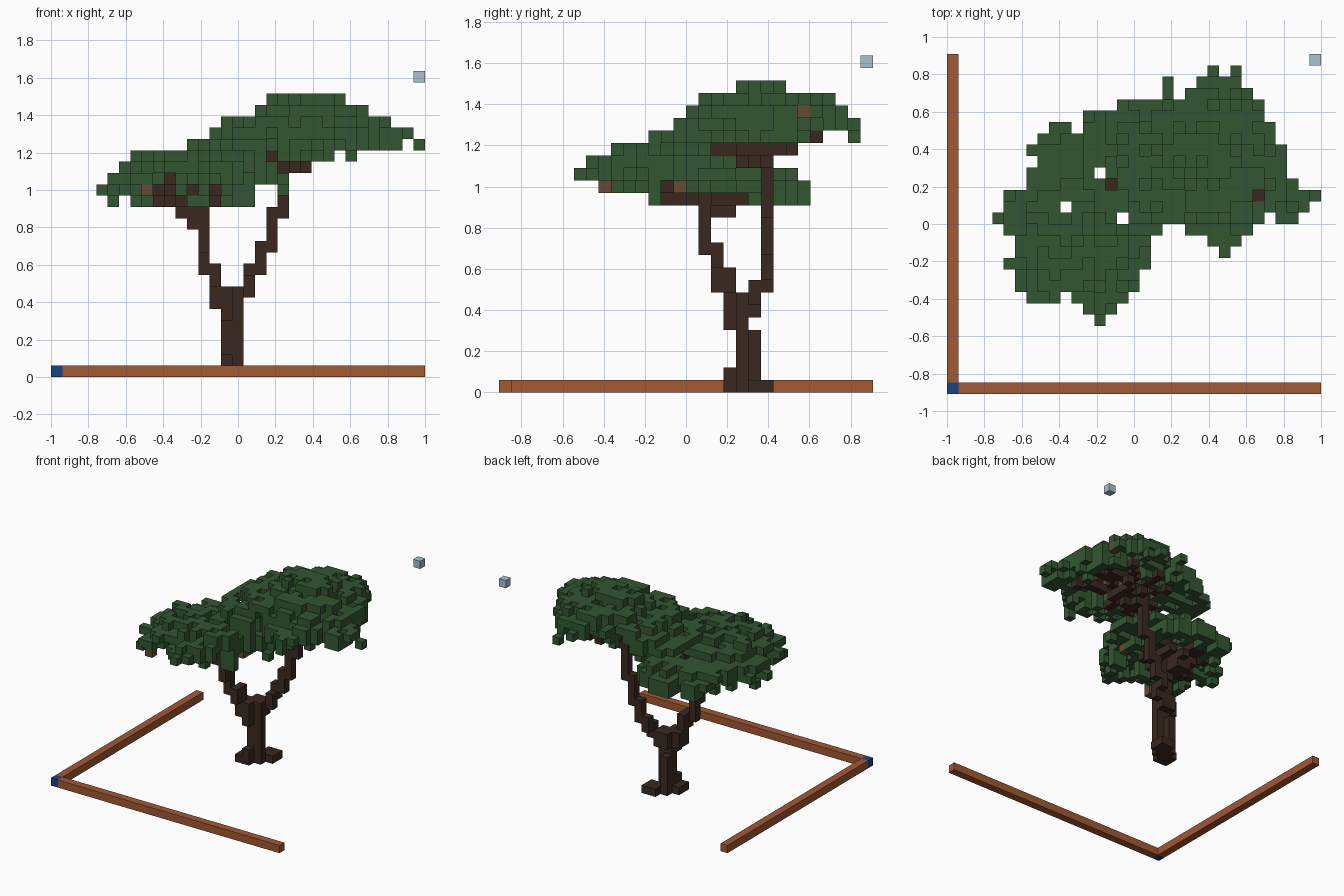
import bpy, bmesh, random
from mathutils import Vector

random.seed(11)
V = 2 / 33                                  # edge of one block
ORIGIN = Vector((-1, -15 * V, 0))

cube = bpy.data.objects.get("Cube")
if cube:
    bpy.data.objects.remove(cube, do_unlink=True)


def material(name, rgb):
    m = bpy.data.materials.new(name)
    m.use_nodes = True
    color = (*rgb, 1)
    m.diffuse_color = color
    bsdf = next(n for n in m.node_tree.nodes if n.type == 'BSDF_PRINCIPLED')
    bsdf.inputs["Base Color"].default_value = color
    return m


LEAF = material("leaf_green", (.032, .094, .032))
BARK = material("dark_bark", (.042, .022, .014))
TWIG = material("light_bark", (.13, .068, .034))
RAIL = material("rust_brown", (.36, .098, .034))
BLUE = material("deep_blue", (.009, .056, .26))
PALE = material("pale_blue", (.39, .55, .62))


def blocks(name, cells, mat, solid):
    """Turn grid cells into block faces, skipping faces hidden by neighbours."""
    bm = bmesh.new()
    cache = {}

    def vert(p):
        key = tuple(p)
        if key not in cache:
            cache[key] = bm.verts.new(ORIGIN + Vector(p) * V)
        return cache[key]

    for c in sorted(cells):
        for axis in range(3):
            for side in (0, 1):
                n = list(c)
                n[axis] += 2 * side - 1
                if tuple(n) in solid:
                    continue
                ring = []
                for a, b in ((0, 0), (1, 0), (1, 1), (0, 1)):
                    p = list(c)
                    p[axis] += side
                    p[(axis + 1) % 3] += a
                    p[(axis + 2) % 3] += b
                    ring.append(vert(p))
                bm.faces.new(ring if side else ring[::-1])
    mesh = bpy.data.meshes.new(name)
    bm.to_mesh(mesh)
    bm.free()
    mesh.materials.append(mat)
    obj = bpy.data.objects.new(name, mesh)
    bpy.context.collection.objects.link(obj)


def box(lo, hi):
    return {(x, y, z) for x in range(lo[0], hi[0] + 1)
            for y in range(lo[1], hi[1] + 1) for z in range(lo[2], hi[2] + 1)}


def branch(a, b):
    """Stepped line of blocks between two cells."""
    a, b = Vector(a), Vector(b)
    n = int(max(abs(k) for k in b - a))
    return {tuple(round(k) for k in a.lerp(b, t / n)) for t in range(n + 1)}


# Canopy outline: first and last cell of each row, front to back
ROWS = [(13, 13), (12, 14), (7, 15), (6, 16), (6, 16), (5, 17), (6, 17), (6, 17),
        (5, 18), (4, 27), (5, 31), (5, 32), (7, 30), (7, 29), (8, 29), (7, 29),
        (8, 28), (9, 28), (12, 27), (15, 27), (21, 26), (22, 25), (23, 25)]
outline = {(x, y) for y, (a, b) in enumerate(ROWS, 6) for x in range(a, b + 1)}
outline |= {(24, 12), (19, 26), (19, 27), (29, 15), (30, 15)}
outline |= {(x, 13) for x in range(23, 26)} | {(x, 14) for x in range(21, 27)}
outline -= {(13, 19), (10, 16), (15, 15), (14, 18), (27, 17),
            (10, 8), (11, 23), (24, 28)}


def inside(x, y, cx, cy, rx, ry, power=2.5):
    return abs((x - cx) / rx) ** power + abs((y - cy) / ry) ** power <= 1


# Dome layers: height, centre and radii
UPPER = [(24, 22, 20.5, 3.8, 2.3), (23, 22.5, 21, 5.2, 5.8),
         (22, 22.5, 21, 8.3, 6.8), (21, 23.3, 21, 9.8, 7.8)]
LOWER = [(19, 12.5, 13, 6, 4.5), (18, 13, 12.7, 7.7, 5.8),
         (17, 12.5, 14.5, 8.3, 9)]


def canopy(cells, layers, base, floor):
    """Leafy shell with ragged layer edges and a ragged underside."""
    out = set()
    for x, y in sorted(cells):
        fit = random.choice((1, 1, .93, .84))
        top = next((z for z, cx, cy, rx, ry in layers
                    if inside(x, y, cx, cy, rx * fit, ry * fit)), base)
        under = min(floor(x, y), top)
        if random.random() < .3 and top > under + 1:
            top -= 1
        low = max(under, top - random.choice((0, 1, 1, 2)))
        if random.random() < .15:
            low = under
        out |= {(x, y, z) for z in range(low, top + 1)}
    return out


def upper_floor(x, y):
    if y > 25 or x > 31:
        return 21
    return 19 if 14 <= x <= 24 and y < 19 else random.choice((20, 20, 21))


def lower_floor(x, y):
    if y < 8 or x > 17:
        return 17
    return 15 if y > 21 else random.choice((16, 16, 17))


upper = canopy({c for c in outline if c[0] > 18 or
                (c[0] > 11 and inside(*c, 22.5, 20.5, 11.5, 8.5, 2))},
               UPPER, 20, upper_floor)
lower = canopy({c for c in outline if c[0] < 12 or
                (c[0] < 21 and inside(*c, 11.5, 14.5, 9.5, 10, 2))},
               LOWER, 16, lower_floor)
# Loose leaves hanging from the rims
lower |= {(x, 12, z) for x in (12, 13, 16, 17) for z in (15, 16)}
lower |= {(5, 16, 15), (7, 18, 15), (8, 20, 15)}
upper |= {(26, 15, 19), (26, 15, 20), (27, 24, 23)}

# Trunk on a diagonal spread of roots
trunk = {c for c in box((14, 18, 0), (17, 21, 0)) if 3 <= c[1] - c[0] <= 5}
trunk |= box((15, 19, 0), (16, 19, 7)) | box((15, 20, 0), (15, 20, 4))
trunk |= box((15, 20, 6), (16, 20, 7)) | box((14, 18, 6), (14, 19, 7))
trunk |= box((15, 18, 5), (15, 18, 7)) | {(15, 18, 1)}

# Two main limbs as stacked steps
left_limb = box((14, 18, 7), (14, 18, 9)) | box((13, 17, 9), (13, 17, 11))
left_limb |= box((14, 17, 8), (14, 17, 9)) | box((13, 16, 11), (13, 16, 15))
left_limb |= box((12, 16, 13), (12, 16, 14)) | box((11, 16, 14), (12, 18, 14))
right_limb = box((17, 20, 7), (17, 20, 8)) | box((17, 21, 8), (17, 21, 9))
right_limb |= box((18, 21, 9), (18, 21, 11)) | box((19, 21, 11), (19, 21, 14))
right_limb |= box((20, 21, 14), (20, 21, 18)) | box((20, 20, 18), (22, 20, 18))
right_limb |= box((21, 19, 18), (21, 21, 18))

# Branches fanning out below the leaves
lower_branches = box((9, 15, 15), (12, 15, 15)) | box((14, 17, 15), (14, 19, 15))
lower_branches |= {(14, 17, 16), (14, 18, 16), (14, 18, 17), (14, 18, 18)}
upper_branches = box((27, 17, 20), (27, 17, 21))
for tip in [(10, 13, 15), (8, 18, 16), (11, 20, 16), (12, 12, 16), (14, 14, 16),
            (15, 18, 16), (10, 10, 17), (12, 19, 15), (7, 14, 16), (9, 21, 16)]:
    lower_branches |= branch((11, 17, 15), tip)
for tip in [(19, 17, 19), (22, 17, 19), (27, 17, 20), (27, 21, 20), (25, 25, 20),
            (21, 25, 20), (18, 23, 20), (17, 19, 20), (24, 23, 19), (27, 23, 20)]:
    upper_branches |= branch((21, 20, 19), tip)

# Lighter twigs, bare underneath
twigs = {(8, 8, 16), (17, 14, 16), (27, 24, 22), (9, 18, 16), (13, 13, 17),
         (25, 19, 21), (22, 23, 21), (26, 22, 21), (19, 20, 21), (23, 18, 21)}
bare = {(x, y, z - 1) for x, y, z in twigs}
upper -= bare
lower -= bare | upper

wood = trunk | left_limb | right_limb | lower_branches | upper_branches | twigs
wood -= {c for c in wood if c[:2] == (10, 16)}
solid = wood | upper | lower
for name, cells, mat in [("trunk", trunk, BARK),
                         ("left_limb", left_limb - trunk, BARK),
                         ("right_limb", right_limb - trunk - left_limb, BARK),
                         ("lower_branches", (lower_branches & wood) - left_limb - twigs, BARK),
                         ("upper_branches", upper_branches - right_limb - twigs, BARK),
                         ("twigs", twigs, TWIG),
                         ("upper_canopy", upper - wood, LEAF),
                         ("lower_canopy", lower - wood, LEAF)]:
    blocks(name, cells, mat, solid)


# Ground rails, corner block and floating block
def bar(name, lo, hi, mat):
    bpy.ops.mesh.primitive_cube_add(size=1)
    obj = bpy.context.object
    obj.name = name
    lo, hi = Vector(lo), Vector(hi)
    obj.scale = (hi - lo) * V
    obj.location = ORIGIN + (lo + hi) / 2 * V
    obj.data.materials.append(mat)


bar("front_rail", (1, 0, 0), (33, 1, 1), RAIL)
bar("side_rail", (0, 1, 0), (1, 30, 1), RAIL)
bar("corner_block", (0, 0, 0), (1, 1, 1), BLUE)
bar("floating_block", (32, 29, 26), (33, 30, 27), PALE)
